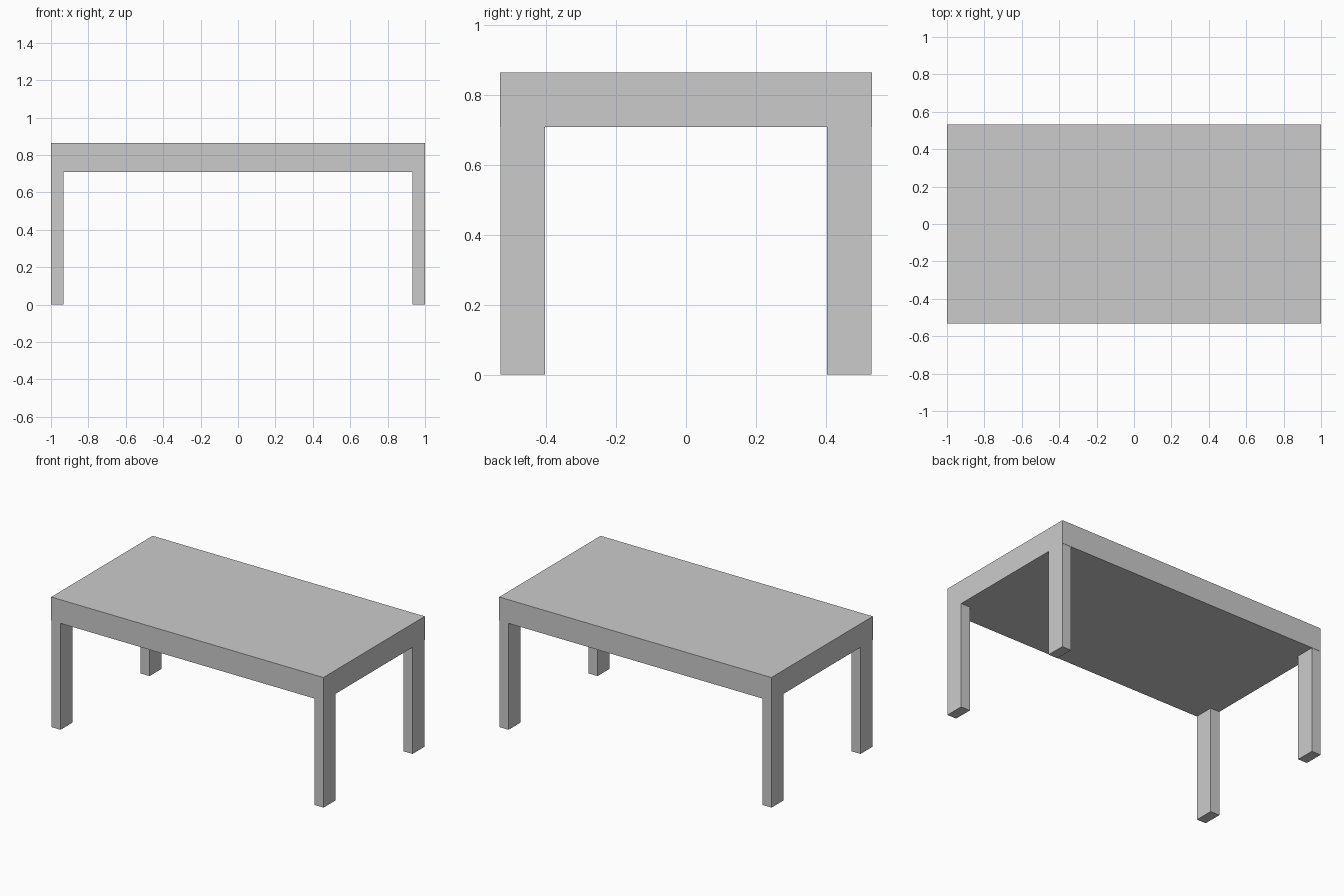
import bpy

if "Cube" in bpy.data.objects:
    bpy.data.objects.remove(bpy.data.objects["Cube"])

HALF_X, HALF_Y = 1.0, 0.532
UNDERSIDE, TOP = 0.708, 0.865


def box(name, lo, hi):
    centre = [(a + b) / 2 for a, b in zip(lo, hi)]
    bpy.ops.mesh.primitive_cube_add(size=1, location=centre)
    obj = bpy.context.object
    obj.name = name
    obj.scale = [b - a for a, b in zip(lo, hi)]
    bpy.ops.object.transform_apply(location=False, rotation=False, scale=True)
    return obj


# Thick slab top
box("table_top", (-HALF_X, -HALF_Y, UNDERSIDE), (HALF_X, HALF_Y, TOP))

# Four corner legs, a hair inside the long edges
LEG_X, LEG_Y, LEG_OUT_Y = 0.067, 0.126, 0.53
for sx, side in ((-1, "left"), (1, "right")):
    for sy, end in ((-1, "front"), (1, "back")):
        xs = sorted((sx * HALF_X, sx * (HALF_X - LEG_X)))
        ys = sorted((sy * LEG_OUT_Y, sy * (LEG_OUT_Y - LEG_Y)))
        box(f"{end}_{side}_leg", (xs[0], ys[0], 0), (xs[1], ys[1], UNDERSIDE))
